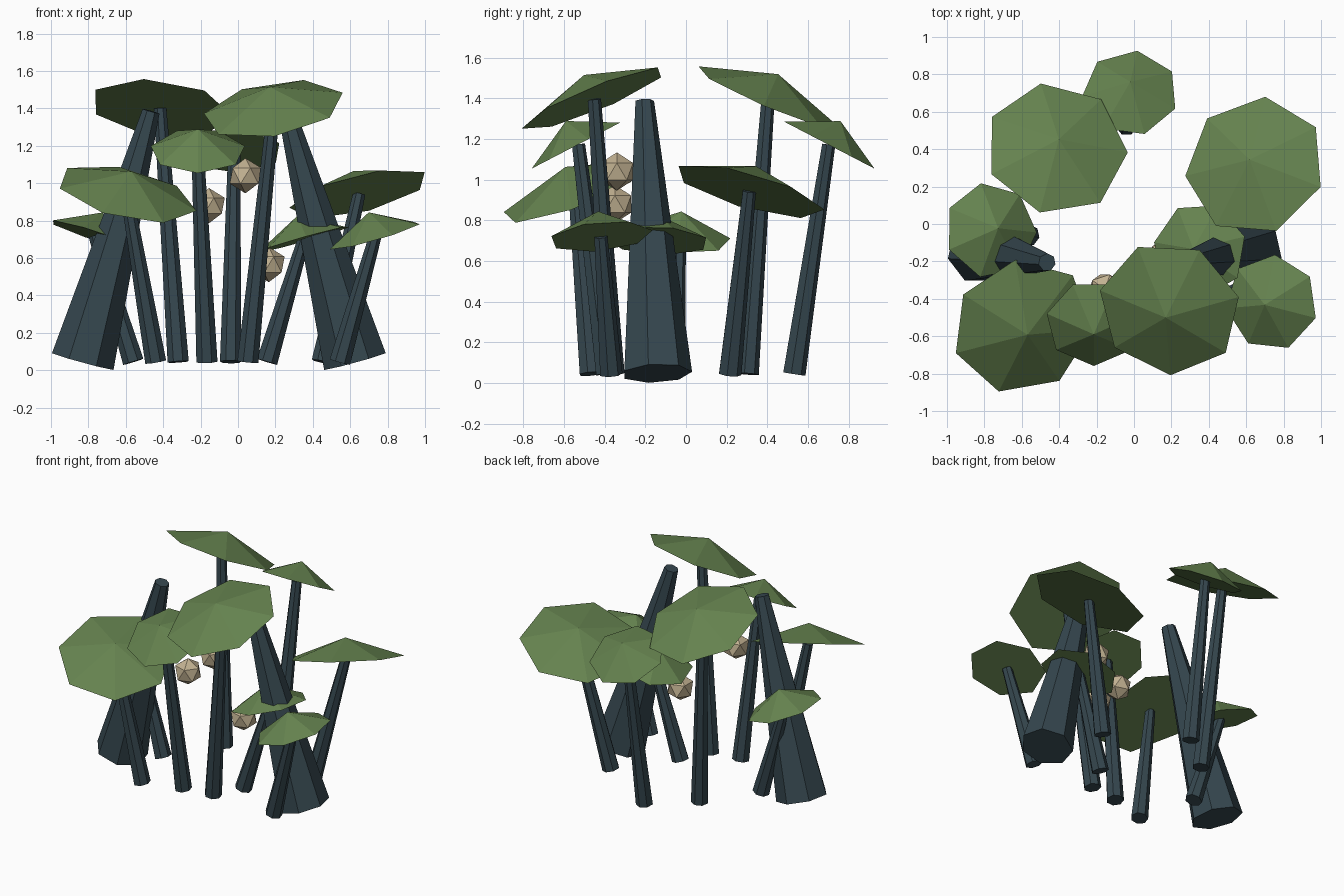
import bpy, bmesh, math
from mathutils import Vector

if "Cube" in bpy.data.objects:
    bpy.data.objects.remove(bpy.data.objects["Cube"])

UP = Vector((0, 0, 1))
SIDES = 7


def material(name, rgb):
    m = bpy.data.materials.new(name)
    m.diffuse_color = (*rgb, 1)
    m.use_nodes = True
    m.node_tree.nodes["Principled BSDF"].inputs["Base Color"].default_value = m.diffuse_color
    return m


GREEN = material("leaf_green", (0.13, 0.225, 0.078))
SLATE = material("slate_bark", (0.036, 0.063, 0.078))
TAN = material("berry_tan", (0.55, 0.45, 0.29))


def finish(bm, name, mat):
    bmesh.ops.recalc_face_normals(bm, faces=bm.faces)
    mesh = bpy.data.meshes.new(name)
    bm.to_mesh(mesh)
    bm.free()
    mesh.materials.append(mat)
    ob = bpy.data.objects.new(name, mesh)
    bpy.context.collection.objects.link(ob)


def ring(bm, center, normal, radius, phase):
    """Regular polygon of vertices facing along normal."""
    q = UP.rotation_difference(normal)
    angles = [math.radians(phase) + math.tau * i / SIDES for i in range(SIDES)]
    return [bm.verts.new(center + q @ Vector((radius * math.cos(a), radius * math.sin(a), 0)))
            for a in angles]


def taper(name, base, top, r0, r1, phase=90):
    """Tapered leaning stalk with closed ends."""
    base, top = Vector(base), Vector(top)
    axis = (top - base).normalized()
    bm = bmesh.new()
    a, b = ring(bm, base, axis, r0, phase), ring(bm, top, axis, r1, phase)
    for i in range(SIDES):
        j = (i + 1) % SIDES
        bm.faces.new((a[i], a[j], b[j], b[i]))
    bm.faces.new(a[::-1])
    bm.faces.new(b)
    finish(bm, name, SLATE)


def cap(name, center, slope, radius, phase):
    """Shallow cone whose rim plane rises by slope = (dz/dx, dz/dy)."""
    center = Vector(center)
    normal = Vector((-slope[0], -slope[1], 1)).normalized()
    bm = bmesh.new()
    rim = ring(bm, center, normal, radius, phase)
    apex = bm.verts.new(center + normal * 0.13)
    for i in range(SIDES):
        bm.faces.new((rim[i], rim[(i + 1) % SIDES], apex))
    bm.faces.new(rim[::-1])
    finish(bm, name, GREEN)


BIG, SMALL = 0.385, 0.258
# name, cap centre, cap slope, cap radius, rim phase, stem foot
plants = [
    ("back_left_tall", (-0.416, 0.402, 1.40), (-0.12, -0.43), BIG, -1.7, (-0.32, 0.30)),
    ("back_middle", (-0.02, 0.70, 1.172), (0.0, -0.52), SMALL, -21.3, (-0.04, 0.53)),
    ("back_right", (0.648, 0.31, 0.944), (0.24, -0.28), BIG, -19.3, (0.45, 0.215)),
    ("left_low", (-0.766, -0.035, 0.72), (-0.32, -0.10), SMALL, -1.4, (-0.56, -0.06)),
    ("right_low", (0.735, -0.42, 0.72), (0.29, 0.10), SMALL, -18.0, (0.545, -0.37)),
    ("inner_right_low", (0.352, -0.14, 0.70), (0.28, -0.05), SMALL, 16.0, (0.155, -0.16)),
    ("front_left", (-0.596, -0.547, 0.944), (-0.23, 0.38), BIG, -4.7, (-0.44, -0.47)),
    ("front_middle", (-0.215, -0.53, 1.173), (0.0, 0.52), SMALL, 12.9, (-0.166, -0.39)),
    ("front_right_tall", (0.19, -0.452, 1.396), (0.17, 0.41), BIG, 11.8, (0.053, -0.36)),
]
for name, center, slope, radius, phase, foot in plants:
    cap(name + "_cap", center, slope, radius, phase)
    taper(name + "_stem", (*foot, 0.045), center, 0.058, 0.034)

# Two thick leaning trunks
taper("left_trunk", (-0.83, -0.145, 0.048), (-0.465, -0.205, 1.385), 0.175, 0.048)
taper("right_trunk", (0.625, -0.145, 0.048), (0.26, -0.205, 1.385), 0.175, 0.048)

# Faceted berries hanging in the middle
for i, pos in enumerate([(0.04, -0.34, 1.04), (-0.155, -0.35, 0.88), (0.165, -0.17, 0.565)]):
    bm = bmesh.new()
    bmesh.ops.create_icosphere(bm, subdivisions=1, radius=0.094)
    bmesh.ops.translate(bm, verts=bm.verts, vec=pos)
    finish(bm, f"berry_{i + 1}", TAN)
